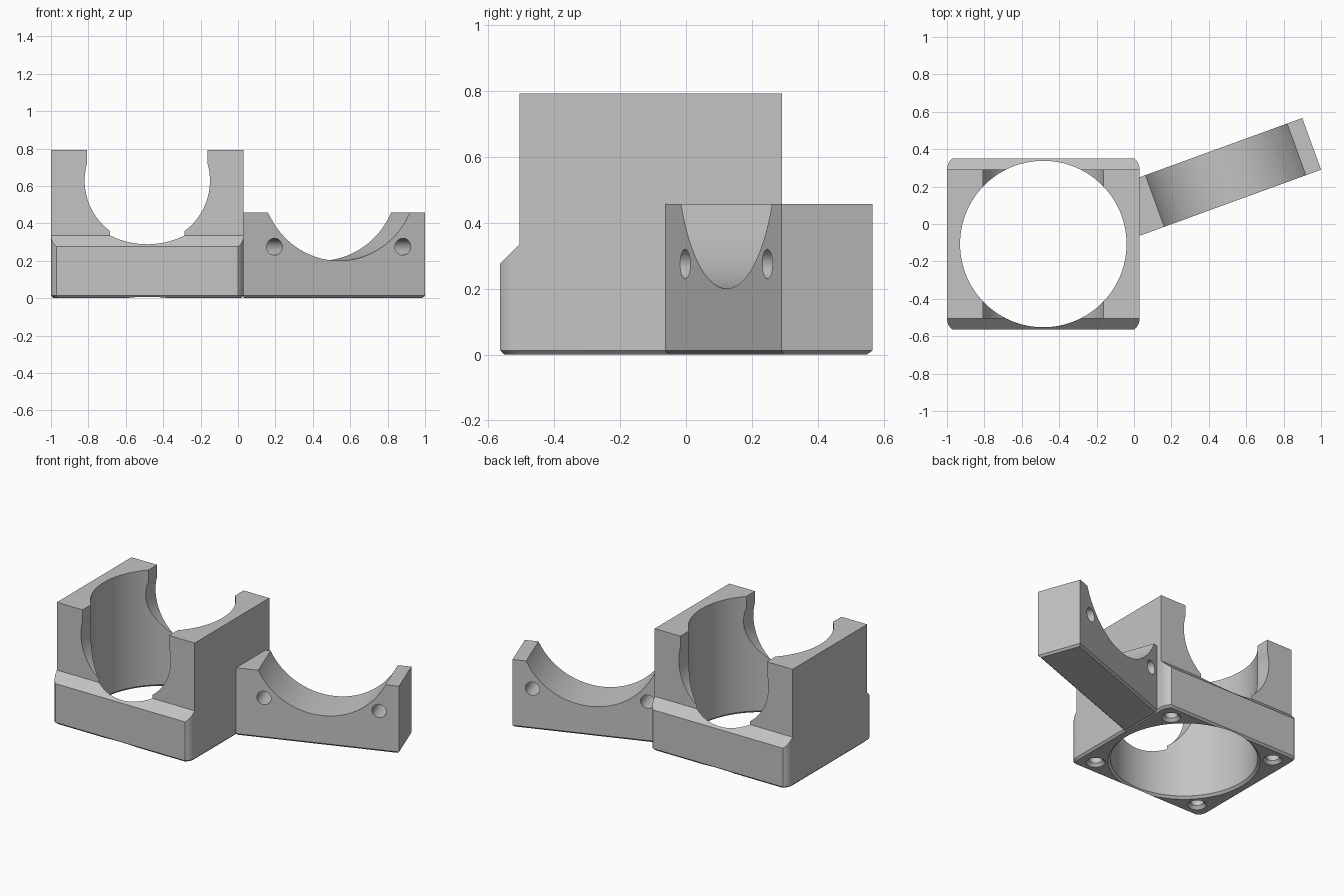
import bpy, bmesh, math
from mathutils import Matrix, Vector

if "Cube" in bpy.data.objects:
    bpy.data.objects.remove(bpy.data.objects["Cube"], do_unlink=True)

grey = bpy.data.materials.new("light grey")
grey.use_nodes = True
grey.diffuse_color = (0.55, 0.55, 0.55, 1)
grey.node_tree.nodes["Principled BSDF"].inputs["Base Color"].default_value = (0.55, 0.55, 0.55, 1)


def make(name, bm):
    bmesh.ops.recalc_face_normals(bm, faces=bm.faces)
    mesh = bpy.data.meshes.new(name)
    bm.to_mesh(mesh)
    bm.free()
    obj = bpy.data.objects.new(name, mesh)
    bpy.context.collection.objects.link(obj)
    mesh.materials.append(grey)
    return obj


def loft(name, rings):
    """Skin a stack of equal-length rings and cap both ends."""
    bm = bmesh.new()
    loops = [[bm.verts.new(p) for p in ring] for ring in rings]
    n = len(loops[0])
    for a, b in zip(loops, loops[1:]):
        for i in range(n):
            j = (i + 1) % n
            bm.faces.new((a[i], a[j], b[j], b[i]))
    bm.faces.new(loops[0])
    bm.faces.new(loops[-1])
    return make(name, bm)


def block(name, outline, height, bevel=0.013):
    """Upright prism with a small bevel round its underside."""
    hx = max(x for x, y in outline)
    hy = max(y for x, y in outline)
    foot = [(x * (1 - bevel / hx), y * (1 - bevel / hy), 0) for x, y in outline]
    return loft(name, [foot] + [[(x, y, z) for x, y in outline] for z in (bevel, height)])


def turned(name, profile, centre, sides=96, along_y=False):
    """Revolved cutter from (radius, offset) pairs, upright or along y."""
    rot = Matrix.Rotation(math.pi / 2, 3, 'X') if along_y else Matrix.Identity(3)
    rings = []
    for r, h in profile:
        angles = [2 * math.pi * i / sides for i in range(sides)]
        rings.append([Vector(centre) + rot @ Vector((r * math.cos(a), r * math.sin(a), h)) for a in angles])
    return loft(name, rings)


def box(name, lo, hi):
    corners = [(lo[0], lo[1]), (hi[0], lo[1]), (hi[0], hi[1]), (lo[0], hi[1])]
    return loft(name, [[(x, y, z) for x, y in corners] for z in (lo[2], hi[2])])


def boolean(obj, cutter, operation='DIFFERENCE'):
    cutter.hide_render = True
    bpy.context.view_layer.update()
    mod = obj.modifiers.new("cut", 'BOOLEAN')
    mod.operation, mod.object, mod.solver = operation, cutter, 'EXACT'
    bpy.context.view_layer.objects.active = obj
    bpy.ops.object.modifier_apply(modifier=mod.name)
    bpy.data.objects.remove(cutter, do_unlink=True)


# Housing: block with rounded corners, trimmed to a stepped side profile
HX, HY, WALL, TOP = 0.515, 0.458, 0.398, 0.793
CORNER = 0.075
quarter = [(HX - CORNER * (1 - math.cos(a)), WALL + CORNER * math.sin(a))
           for a in [math.asin(0.8) * i / 8 for i in range(9)]]
outline = quarter + [(-x, y) for x, y in reversed(quarter)]
outline += [(-x, -y) for x, y in outline]
housing = block("housing", outline, TOP)

side = [(0.6, -0.1), (0.6, 0.275), (HY, 0.275), (WALL, 0.335), (WALL, 0.9)]
side = side + [(-y, z) for y, z in reversed(side)]
boolean(housing, loft("side_profile", [[(x, y, z) for y, z in side] for x in (-0.7, 0.7)]), 'INTERSECT')

# Vertical bore with a bevelled mouth underneath
BORE = 0.445
boolean(housing, turned("bore", [(BORE + 0.035, -0.02), (BORE, 0.015), (BORE, 1)], (0, 0, 0)))

# Open-topped cross passage
boolean(housing, turned("passage", [(0.335, -1), (0.335, 1)], (0, 0, 0.628), along_y=True))
boolean(housing, box("passage_mouth", (-0.323, -1, 0.7), (0.323, 1, 1)))

# Countersunk screw holes in the four bottom corners
for sx in (-1, 1):
    for sy in (-1, 1):
        screw = [(0.075, -0.02), (0.04, 0.02), (0.04, 0.2)]
        boolean(housing, turned("screw_hole", screw, (sx * 0.4, sy * 0.355, 0), 32))
housing.location = (-0.485, -0.107, 0)

# Clamp arm: bar with a curved saddle and two cross holes
LEN, DEP = 0.5215, 0.147
arm = block("clamp_arm", [(-LEN, -DEP), (LEN, -DEP), (LEN, DEP), (-LEN, DEP)], 0.457)
boolean(arm, turned("saddle", [(BORE, -0.3), (BORE, 0.3)], (0.032, 0, 0.645), along_y=True))
for sx in (-1, 1):
    boolean(arm, turned("bolt_hole", [(0.045, -0.3), (0.045, 0.3)],
                        (0.03 + sx * 0.365, 0, 0.275), 32, True))
arm.location = (0.46, 0.25, 0)
arm.rotation_euler.z = math.radians(20)

# Trim the arm flush with the housing wall
boolean(arm, box("arm_trim", (-1, -1, -1), (0.029, 1, 1)))

for obj in (housing, arm):
    bpy.ops.object.select_all(action='DESELECT')
    obj.select_set(True)
    bpy.context.view_layer.objects.active = obj
    bpy.ops.object.shade_smooth_by_angle(angle=math.radians(25))
